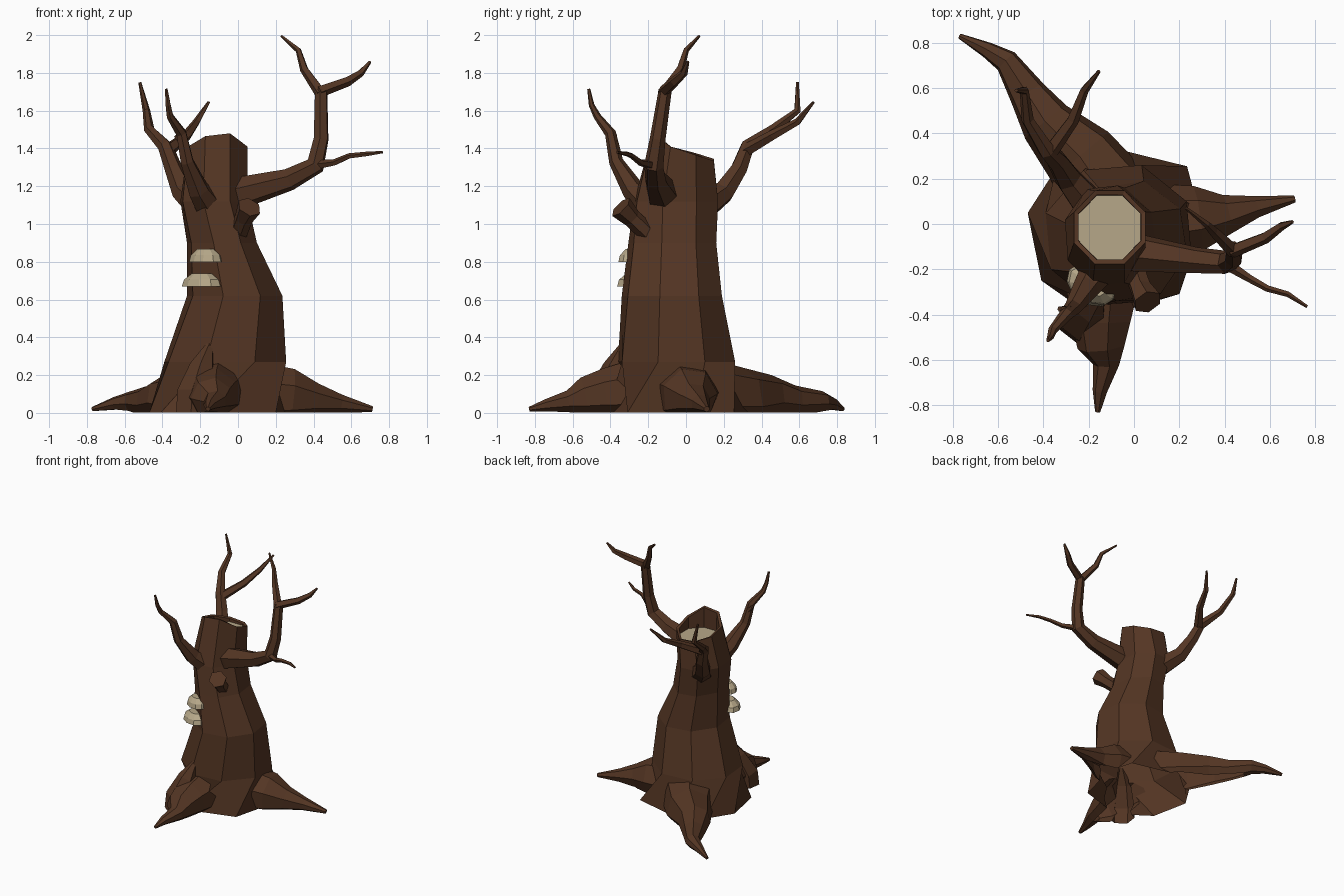
import bpy, bmesh, math
from mathutils import Vector


def material(name, rgb):
    m = bpy.data.materials.new(name)
    m.diffuse_color = (*rgb, 1)
    return m


BARK = material("dark brown bark", (0.088, 0.036, 0.017))
PALE = material("pale cream wood", (0.47, 0.39, 0.25))


def loft(name, rings, mats, cap_end_mat=0):
    """Skin a list of equal-length vertex rings into a closed flat-shaded object."""
    bm = bmesh.new()
    vs = [[bm.verts.new(p) for p in ring] for ring in rings]
    n = len(rings[0])
    for a, b in zip(vs, vs[1:]):
        for i in range(n):
            j = (i + 1) % n
            bm.faces.new((a[i], a[j], b[j], b[i]))
    bm.faces.new(vs[0][::-1])
    bm.faces.new(vs[-1]).material_index = cap_end_mat
    bmesh.ops.recalc_face_normals(bm, faces=bm.faces)
    me = bpy.data.meshes.new(name)
    bm.to_mesh(me)
    bm.free()
    for m in mats:
        me.materials.append(m)
    ob = bpy.data.objects.new(name, me)
    bpy.context.collection.objects.link(ob)
    return ob


def limb(name, path, sides=6):
    """Tapered tube through (x, y, z, radius) points."""
    pts = [Vector(p[:3]) for p in path]
    normal = Vector((0.2, -0.3, 1))
    rings = []
    for i, p in enumerate(pts):
        tan = Vector()
        if i:
            tan += (p - pts[i - 1]).normalized()
        if i < len(pts) - 1:
            tan += (pts[i + 1] - p).normalized()
        tan.normalize()
        normal = (normal - tan * normal.dot(tan)).normalized()
        side = tan.cross(normal)
        rings.append([p + (normal * math.cos(a) + side * math.sin(a)) * path[i][3]
                      for a in (2 * math.pi * k / sides for k in range(sides))])
    return loft(name, rings, [BARK])


# Trunk: irregular foot, then leaning octagons given as (z, xmin, xmax, ymin, ymax)
def octagon(z, x0, x1, y0, y1, shrink=1.0, heights=(0,) * 8, turn=0.0):
    cx, cy = (x0 + x1) / 2, (y0 + y1) / 2
    k = shrink / math.cos(math.pi / 8 - math.radians(turn))
    return [(cx + (x1 - x0) / 2 * k * math.cos(a), cy + (y1 - y0) / 2 * k * math.sin(a), z + h)
            for a, h in zip([math.pi / 8 + math.radians(turn) + i * math.pi / 4 for i in range(8)], heights)]


foot = [(0.29, 0.05), (0.235, 0.255), (-0.09, 0.335), (-0.345, 0.245),
        (-0.47, 0.05), (-0.41, -0.25), (-0.17, -0.42), (0.2, -0.31)]
rings = [[(x, y, z) for x, y in foot] for z in (-0.3, 0)]
rings += [octagon(*r, turn=t) for t, r in [
    (5, (0.27, -0.39, 0.255, -0.36, 0.26)),
    (9, (0.62, -0.27, 0.235, -0.34, 0.19)),
    (9, (0.90, -0.27, 0.10, -0.305, 0.16)),
    (5, (1.12, -0.305, 0.05, -0.275, 0.17))]]
# broken sloping rim, hollow inside with a pale wood floor
rim = (-0.265, 0.05, -0.177, 0.147)
broken = (0.03, 0.0, 0.01, 0.04, 0.075, 0.13, 0.145, 0.075)
rings.append(octagon(1.335, *rim, heights=broken))
rings.append(octagon(1.33, *rim, shrink=0.88, heights=broken))
rings.append(octagon(1.315, *rim, shrink=0.87))
trunk = loft("trunk", rings, [BARK, PALE], cap_end_mat=1)

# Roots, joined into the trunk and cut open at the ground
roots = [
    limb("back_left_root", [(-0.1, 0.1, 0.08, 0.21), (-0.24, 0.3, 0.07, 0.17), (-0.39, 0.45, 0.08, 0.12),
                            (-0.47, 0.575, 0.06, 0.085), (-0.565, 0.72, 0.06, 0.055),
                            (-0.65, 0.77, 0.05, 0.036), (-0.77, 0.83, 0.02, 0.012)], 7),
    limb("right_root", [(0.08, 0.0, 0.1, 0.18), (0.28, 0.02, 0.09, 0.15), (0.41, 0.04, 0.07, 0.09),
                        (0.54, 0.075, 0.05, 0.05), (0.71, 0.11, 0.02, 0.016)], 7),
    limb("front_root", [(-0.13, -0.22, 0.12, 0.18), (-0.14, -0.42, 0.1, 0.14), (-0.14, -0.54, 0.08, 0.11),
                        (-0.12, -0.62, 0.06, 0.06), (-0.15, -0.74, 0.04, 0.033), (-0.16, -0.83, 0.02, 0.012)], 7),
    limb("front_root_knot", [(-0.15, -0.33, 0.36, 0.02), (-0.19, -0.37, 0.24, 0.07),
                             (-0.23, -0.42, 0.1, 0.1), (-0.24, -0.44, -0.1, 0.1)], 6)]
for r in roots:
    mod = trunk.modifiers.new("join " + r.name, 'BOOLEAN')
    mod.operation, mod.solver, mod.object = 'UNION', 'EXACT', r
joined = bpy.data.meshes.new_from_object(
    trunk.evaluated_get(bpy.context.evaluated_depsgraph_get()))
trunk.modifiers.clear()
trunk.data = joined
for r in roots:
    bpy.data.objects.remove(r)
bm = bmesh.new()
bm.from_mesh(joined)
bmesh.ops.bisect_plane(bm, geom=bm.verts[:] + bm.edges[:] + bm.faces[:], dist=1e-5,
                       plane_co=(0, 0, 0.001), plane_no=(0, 0, 1), clear_inner=True)
bm.to_mesh(joined)
bm.free()
trunk.name = "trunk_and_roots"

# Large right branch and its forks
limb("right_branch", [(-0.06, -0.11, 1.15, 0.1), (0.03, -0.13, 1.17, 0.085), (0.27, -0.16, 1.235, 0.06),
                      (0.41, -0.17, 1.31, 0.052), (0.44, -0.15, 1.45, 0.042), (0.44, -0.11, 1.71, 0.035)])
limb("right_branch_inner_fork", [(0.44, -0.12, 1.69, 0.032), (0.35, -0.03, 1.82, 0.023),
                                 (0.32, 0.0, 1.92, 0.016), (0.23, 0.07, 1.995, 0.007)], 5)
limb("right_branch_outer_fork", [(0.43, -0.12, 1.70, 0.032), (0.58, -0.06, 1.755, 0.027),
                                 (0.65, -0.01, 1.80, 0.02), (0.70, 0.01, 1.86, 0.008)], 5)
limb("right_branch_twig", [(0.40, -0.17, 1.31, 0.028), (0.51, -0.24, 1.325, 0.018),
                           (0.59, -0.285, 1.36, 0.015), (0.68, -0.31, 1.37, 0.013),
                           (0.765, -0.365, 1.38, 0.007)], 5)

# Front left branch
limb("front_left_branch", [(-0.15, -0.19, 1.09, 0.08), (-0.21, -0.28, 1.18, 0.06), (-0.27, -0.37, 1.33, 0.038),
                           (-0.30, -0.40, 1.48, 0.03), (-0.36, -0.47, 1.57, 0.02),
                           (-0.37, -0.5, 1.63, 0.015), (-0.38, -0.515, 1.715, 0.008)])
limb("front_left_twig", [(-0.29, -0.38, 1.43, 0.022), (-0.33, -0.375, 1.47, 0.012)], 5)

# Back left branch and its fork
limb("back_left_branch", [(-0.2, 0.09, 1.09, 0.08), (-0.29, 0.2, 1.17, 0.062), (-0.34, 0.28, 1.29, 0.048),
                          (-0.385, 0.325, 1.41, 0.04), (-0.47, 0.46, 1.50, 0.028),
                          (-0.485, 0.59, 1.6, 0.02), (-0.52, 0.59, 1.75, 0.008)])
limb("back_left_branch_fork", [(-0.37, 0.32, 1.39, 0.036), (-0.27, 0.46, 1.47, 0.028),
                               (-0.22, 0.59, 1.54, 0.02), (-0.155, 0.675, 1.645, 0.008)], 5)

# Broken stub
limb("broken_stub", [(0.0, -0.2, 0.95, 0.05), (0.03, -0.285, 1.03, 0.05), (0.06, -0.345, 1.09, 0.066)], 6)

# Shelf mushrooms: flattened domes lying along the front left face of the trunk
along, out = Vector((0.82, -0.57, 0)), Vector((-0.57, -0.82, 0))
for name, centre, r in [("lower_mushroom", (-0.19, -0.268, 0.67), 0.117),
                        ("upper_mushroom", (-0.17, -0.278, 0.80), 0.097)]:
    shape = [(0.75, 0.005), (1.0, 0.0), (0.9, 0.035), (0.5, 0.068)]
    loft(name, [[Vector(centre) + Vector((0, 0, h)) + along * (r * f * math.cos(k * math.pi / 5))
                 + out * (0.75 * r * f * math.sin(k * math.pi / 5)) for k in range(10)]
                for f, h in shape], [PALE])
